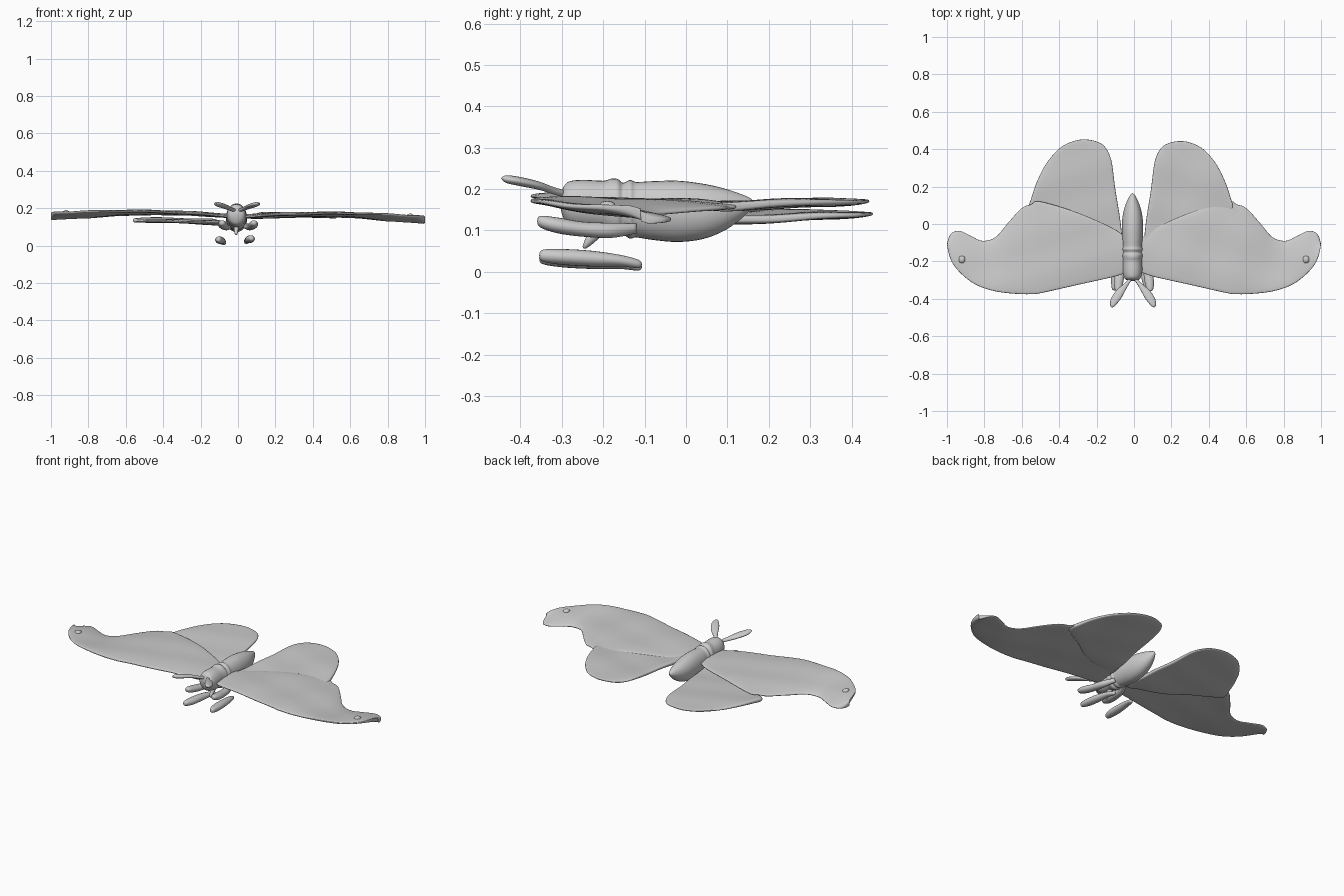
import bpy, bmesh, math

if "Cube" in bpy.data.objects:
    bpy.data.objects.remove(bpy.data.objects["Cube"])

grey = bpy.data.materials.new("light_grey")
grey.use_nodes = True
COLOR = (0.6, 0.6, 0.6, 1)
grey.diffuse_color = COLOR
grey.node_tree.nodes["Principled BSDF"].inputs["Base Color"].default_value = COLOR


def spline(keys, steps):
    """Smooth curve through tuples of any length."""
    out = []
    last = len(keys) - 1
    for i in range(last):
        a, b, c, d = (keys[max(0, min(last, i + k))] for k in (-1, 0, 1, 2))
        for j in range(steps):
            t = j / steps
            out.append([q + t / 2 * (r - p + t * (2 * p - 5 * q + 4 * r - s + t * (3 * (q - r) + s - p)))
                        for p, q, r, s in zip(a, b, c, d)])
    return out + [list(keys[-1])]


def loft(name, rings):
    """Skin closed rings of points and cap both ends."""
    bm = bmesh.new()
    rows = [[bm.verts.new(p) for p in ring] for ring in rings]
    n = len(rows[0])
    for a, b in zip(rows, rows[1:]):
        for i in range(n):
            j = (i + 1) % n
            bm.faces.new((a[i], a[j], b[j], b[i]))
    bm.faces.new(rows[0])
    bm.faces.new(rows[-1])
    bmesh.ops.remove_doubles(bm, verts=bm.verts, dist=0.0002)
    bmesh.ops.recalc_face_normals(bm, faces=bm.faces)
    mesh = bpy.data.meshes.new(name)
    bm.to_mesh(mesh)
    bm.free()
    mesh.materials.append(grey)
    ob = bpy.data.objects.new(name, mesh)
    bpy.context.collection.objects.link(ob)
    for f in mesh.polygons:
        f.use_smooth = True
    return ob


def tube(name, keys, steps=6, sides=20):
    """Keys are x, y, z, half width, half height, along y."""
    rings = []
    for x, y, z, w, h in spline(keys, steps):
        angles = [math.tau * i / sides for i in range(sides)]
        rings.append([(x + max(w, 0.0005) * math.cos(a), y, z + max(h, 0.0005) * math.sin(a)) for a in angles])
    return loft(name, rings)


def wing(name, keys, side, height, thick=0.011, sides=56):
    """Keys are distance from the middle, front edge y, back edge y."""
    rings = []
    for x, front, back in spline(keys, 6):
        chord = max(back - front, 0.001)
        ring = []
        for i in range(sides):
            a = math.tau * i / sides
            v = 0.5 - 0.5 * math.cos(a)
            y = front + chord * v
            bulge = math.copysign(abs(math.sin(a)) ** 0.6, math.sin(a))
            z = height(x, y, v) + bulge * min(thick, chord * 0.25)
            ring.append((side * x, y, z))
        rings.append(ring)
    return loft(name, rings)


def ripple(x, y):
    return 0.003 * math.sin(14 * x + 9 * y) * math.sin(17 * y - 6 * x)


# Wing outlines
FORE = [(0.02, -.25, -.1), (.1, -.28, -.03), (.3, -.325, .06), (.5, -.37, .12),
        (.55, -.375, .105), (.6, -.375, .085), (.67, -.37, .01), (.74, -.36, -.07),
        (.81, -.34, -.09), (.87, -.31, -.065), (.93, -.26, -.037), (.97, -.21, -.045),
        (.99, -.16, -.07), (1, -.11, -.11)]
HIND = [(.05, -.15, -.12), (.065, -.15, .02), (.09, -.15, .18), (.11, -.14, .33),
        (.14, -.13, .4), (.18, -.12, .43), (.24, -.1, .443), (.3, -.07, .435),
        (.37, -.02, .4), (.44, .02, .32), (.49, .05, .22), (.52, .07, .13), (.53, .09, .1)]

for label, side in (("left", 1), ("right", -1)):
    lift = 0.02 if side < 0 else 0.0

    def fore_height(x, y, v):
        droop = min(x / 0.8, 1) ** 2 * 0.032 * v
        return 0.155 + 0.018 * math.sin(math.pi * x) - droop + lift * x + ripple(x, y)

    def hind_height(x, y, v):
        base = 0.156 if side > 0 else 0.117 + 0.03 * x
        return base + 0.035 * max(y, 0) + ripple(x, y)

    wing(label + "_forewing", FORE, side, fore_height)
    grow = 1.0 if side > 0 else 1.05
    hind = [(x * grow + (0.0 if side > 0 else .005), f, b * (1.02 if side < 0 else 1)) for x, f, b in HIND]
    wing(label + "_hindwing", hind, side, hind_height)

    # Small bump near each wing tip
    zb = fore_height(0.92, -0.19, 0.4) + 0.01
    tube(label + "_wing_bump", [(side * .92, -.21, zb, 0, 0), (side * .92, -.205, zb, .013, .009),
                                (side * .92, -.19, zb, .018, .013),
                                (side * .92, -.175, zb, .013, .009), (side * .92, -.17, zb, 0, 0)], 3, 12)

    # Leaf-shaped antenna
    tube(label + "_antenna", [(side * .112 - .005, -.447, .226, 0, 0), (side * .108 - .005, -.435, .224, .014, .009),
                              (side * .092 - .005, -.4, .218, .026, .011), (side * .065 - .005, -.355, .208, .024, .01),
                              (side * .035 - .005, -.32, .196, .014, .009), (-.005, -.28, .185, .008, .008)])

    # Upper legs, joined to the chest
    tube(label + "_upper_leg", [(side * .085, -.36, .122, 0, 0), (side * .085, -.352, .121, .016, .014),
                                (side * .082, -.31, .112, .025, .019), (side * .073, -.25, .103, .024, .018),
                                (side * .06, -.18, .1, .02, .018), (side * .035, -.12, .105, .012, .012)])

    # Lower legs
    cx, cz = (.06, .006) if side > 0 else (-.092, 0)
    tube(label + "_lower_leg", [(cx + side * .012, -.355, .033 + cz, 0, 0), (cx + side * .012, -.347, .033 + cz, .014, .014),
                                (cx + side * .006, -.3, .03 + cz, .024, .019), (cx, -.23, .026 + cz, .024, .019),
                                (cx - side * .008, -.16, .021 + cz, .019, .014),
                                (cx - side * .016, -.115, .013 + cz, .011, .01), (cx - side * .018, -.106, .012 + cz, 0, 0)])

# Body: head, ringed neck and tapering abdomen
tube("body", [(-.008, -.305, .17, 0, 0), (-.008, -.3, .168, .03, .028), (-.008, -.285, .165, .045, .052),
              (-.008, -.25, .162, .052, .06), (-.008, -.2, .158, .052, .062), (-.008, -.18, .156, .053, .069),
              (-.008, -.165, .154, .055, .07), (-.008, -.152, .152, .05, .063), (-.008, -.135, .151, .056, .071),
              (-.008, -.12, .15, .052, .067), (-.008, -.08, .148, .055, .071), (-.008, -.02, .146, .057, .074),
              (-.008, .04, .146, .053, .067), (-.008, .09, .15, .042, .052), (-.008, .13, .157, .026, .032),
              (-.008, .155, .164, .012, .014), (-.008, .166, .167, 0, 0)], 5, 32)

# Mouth stub under the head
tube("mouth_stub", [(-.01, -.25, .06, 0, 0), (-.01, -.243, .068, .008, .012),
                    (-.01, -.225, .088, .012, .02), (-.01, -.2, .11, .012, .02)], 5, 12)
